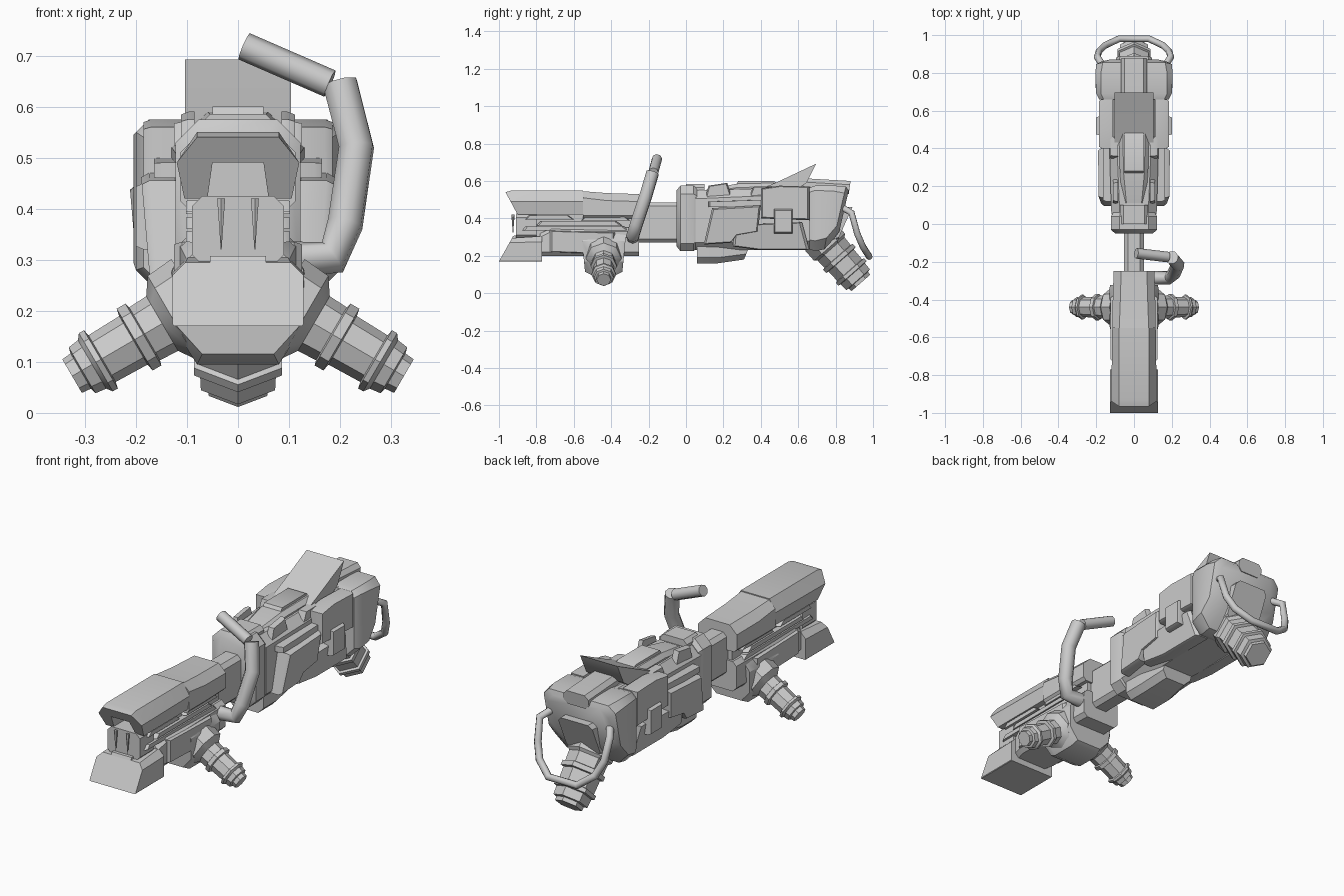
import bpy, bmesh, math
from mathutils import Vector


def finish(name, bm, angle=35):
    bmesh.ops.recalc_face_normals(bm, faces=bm.faces)
    me = bpy.data.meshes.new(name)
    bm.to_mesh(me)
    bm.free()
    ob = bpy.data.objects.new(name, me)
    bpy.context.collection.objects.link(ob)
    bpy.ops.object.select_all(action='DESELECT')
    ob.select_set(True)
    bpy.context.view_layer.objects.active = ob
    bpy.ops.object.shade_smooth_by_angle(angle=math.radians(angle))
    return ob


def skin(bm, rings):
    # bridge equal-sized point rings and cap both ends
    vs = [[bm.verts.new(p) for p in r] for r in rings]
    n = len(vs[0])
    for a, b in zip(vs, vs[1:]):
        for i in range(n):
            bm.faces.new((a[i], a[(i + 1) % n], b[(i + 1) % n], b[i]))
    bm.faces.new(vs[0])
    bm.faces.new(vs[-1])


def loft(name, sections):
    # section = (y at bottom, y at top, half outline of (x, z)), mirrored over x
    bm, rings = bmesh.new(), []
    for yb, yt, half in sections:
        zs = [p[1] for p in half]
        lo, hi = min(zs), max(zs)
        full = half + [(-x, z) for x, z in reversed(half) if x > 0]
        rings.append([(x, yb + (yt - yb) * (z - lo) / (hi - lo), z) for x, z in full])
    skin(bm, rings)
    return finish(name, bm)


def cham(w, z0, z1, cb=.02, ct=.02):
    # half outline of a chamfered box, top to bottom
    return [(w - ct, z1), (w, z1 - ct), (w, z0 + cb), (w - cb, z0)]


def panel(name, outline, x0, x1, inset=.88, tilt=0):
    # side plate from a (y, z) outline, on both sides; tilt leans the bottom inward
    cy = sum(p[0] for p in outline) / len(outline)
    cz = sum(p[1] for p in outline) / len(outline)
    bm = bmesh.new()
    for s in (1, -1):
        rings = []
        for x, k in ((x0, 1), (x1 - .015, 1), (x1, inset)):
            rings.append([(s * (x + tilt * (z - cz)), cy + (y - cy) * k, cz + (z - cz) * k)
                          for y, z in outline])
        skin(bm, rings)
    return finish(name, bm)


def slab(name, outline, w, w2=None):
    # centred (y, z) outline extruded across x
    bm = bmesh.new()
    skin(bm, [[(x, y, z) for y, z in outline] for x in (-w, w)])
    return finish(name, bm)


def stack(name, start, end, profile, sides=6):
    # turned rings along an axis, profile = (distance fraction, radius)
    a, b = Vector(start), Vector(end)
    d = (b - a).normalized()
    u = (Vector((0, 0, 1)) - d * d.z).normalized() if abs(d.z) < .99 else Vector((0, 1, 0))
    v = d.cross(u)
    bm = bmesh.new()
    skin(bm, [[a.lerp(b, t) + r * (math.cos(q) * u + math.sin(q) * v)
               for q in (2 * math.pi * i / sides for i in range(sides))] for t, r in profile])
    return finish(name, bm)


def pipe(name, pts, r):
    cu = bpy.data.curves.new(name, 'CURVE')
    cu.dimensions = '3D'
    cu.bevel_depth, cu.bevel_resolution, cu.use_fill_caps = r, 2, True
    sp = cu.splines.new('POLY')
    sp.points.add(len(pts) - 1)
    for p, c in zip(sp.points, pts):
        p.co = (*c, 1)
    ob = bpy.data.objects.new(name, cu)
    bpy.context.collection.objects.link(ob)
    bpy.ops.object.select_all(action='DESELECT')
    ob.select_set(True)
    bpy.context.view_layer.objects.active = ob
    bpy.ops.object.convert(target='MESH')
    bpy.ops.object.shade_smooth_by_angle(angle=math.radians(50))


# Front upper shroud: inverted channel with overhanging nose, plus rear half
def channel(top, w=.12):
    return [(0, top), (.08, top), (w, .49), (.105, .42), (.06, .42), (.05, .49), (0, .49)]


loft("barrel_shroud_front", [(-.90, -.965, channel(.54)), (-.87, -.93, channel(.55)),
                             (-.55, -.55, channel(.55, .115))])
loft("barrel_shroud_rear", [(-.55, -.55, cham(.113, .40, .545, .015, .035)),
                            (-.42, -.42, cham(.113, .40, .535, .015, .04)),
                            (-.25, -.25, cham(.108, .40, .53, .015, .04))])
loft("barrel_core", [(-.82, -.82, cham(.075, .27, .50)), (-.26, -.26, cham(.075, .27, .50))])
loft("muzzle_frame", [(-.91, -.91, cham(.09, .29, .425)), (-.80, -.80, cham(.09, .29, .425))])

# Vent rails along the barrel
for i, (z, y0, y1) in enumerate(((.405, -.86, -.60), (.372, -.80, -.34), (.345, -.88, -.30), (.40, -.56, -.30))):
    panel(f"vent_rail_{i}", [(y0, z - .011), (y1, z - .011), (y1 - .03, z + .011), (y0 + .02, z + .011)],
          .06, .102, .95)

# Muzzle teeth
for s in (1, -1):
    stack("muzzle_tooth", (s * .033, -.925, .42), (s * .033, -.925, .32), [(0, .009), (1, .001)])

# Lower jaw
loft("lower_jaw", [(-1, -.93, cham(.128, .17, .295, .003, .025)),
                   (-.77, -.77, cham(.128, .17, .305, .003, .03))])
slab("jaw_insert", [(-.95, .25), (-.925, .307), (-.79, .312), (-.79, .25)], .055)

# Lower fore body and leg mount
loft("fore_body", [(-.78, -.78, cham(.10, .20, .32)), (-.72, -.72, cham(.115, .20, .35)),
                   (-.25, -.25, cham(.105, .20, .35))])
loft("fore_body_tail", [(-.34, -.30, cham(.095, .20, .34, .03)), (-.25, -.25, cham(.095, .20, .34, .03))])
panel("fore_side_plate", [(-.73, .22), (-.73, .335), (-.38, .325), (-.38, .24), (-.42, .21)], .09, .125, .93)
loft("leg_mount", [(-.54, -.56, [(.10, .32), (.128, .28), (.12, .17), (.07, .115)]),
                   (-.50, -.50, [(.10, .33), (.13, .28), (.128, .17), (.08, .095)]),
                   (-.38, -.38, [(.10, .33), (.13, .28), (.128, .17), (.08, .095)]),
                   (-.34, -.32, [(.10, .32), (.128, .28), (.12, .17), (.07, .115)])])

# Stubby legs with collars
for s, side in ((1, "right"), (-1, "left")):
    stack("leg_" + side, (s * .08, -.44, .215), (s * .325, -.44, .072),
          [(0, .10), (.2, .095), (.28, .062), (.42, .06), (.43, .07), (.50, .07), (.51, .055), (.76, .053),
           (.77, .066), (.81, .066), (.84, .055), (.92, .052), (.93, .04), (1, .038)], 8)

# Connecting rod and collar
loft("connecting_rod", [(-.30, -.30, cham(.052, .27, .485)), (.0, .0, cham(.052, .27, .485))])
loft("collar", [(-.05, -.05, cham(.10, .25, .55, .04, .04)), (-.03, -.03, cham(.122, .225, .575, .04, .045)),
                (.04, .04, cham(.122, .225, .575, .04, .045)), (.06, .06, cham(.11, .24, .56, .04, .04))])
loft("collar_cap", [(.0, .0, cham(.075, .5, .585)), (.10, .10, cham(.075, .5, .585))])

# Side handle: bent arm and grip
pipe("handle_arm", [(.09, -.285, .30), (.185, -.285, .305), (.21, -.265, .37), (.232, -.215, .52),
                    (.20, -.178, .645)], .036)
pipe("handle_grip", [(.18, -.175, .645), (.012, -.155, .718)], .028)

# Rear body core, top deck and magazine
loft("rear_core", [(.05, .05, cham(.12, .23, .55, .04, .045)), (.40, .40, cham(.13, .23, .56, .04, .04)),
                   (.70, .70, cham(.13, .24, .57, .04, .04))])
loft("top_deck", [(.11, .11, cham(.06, .50, .555)), (.27, .27, cham(.075, .50, .585)),
                  (.50, .50, cham(.08, .50, .59)), (.66, .66, cham(.08, .50, .58))])
slab("deck_sight_rail", [(.26, .57), (.28, .60), (.47, .60), (.52, .57)], .05)
loft("magazine", [(.06, .06, cham(.10, .16, .30, .03)), (.17, .17, cham(.10, .16, .30, .03)),
                  (.31, .36, cham(.085, .18, .30, .03))])

# Rear side armour
panel("side_plate_front", [(.095, .26), (.14, .455), (.40, .47), (.385, .33), (.27, .31), (.24, .27)],
      .10, .18, .93, .08)
panel("side_plate_rib", [(.17, .28), (.21, .40), (.24, .40), (.21, .28)], .12, .165)
panel("side_plate_lower", [(.25, .25), (.26, .36), (.38, .37), (.62, .38), (.66, .23), (.40, .23)],
      .10, .165, .93, .15)
panel("side_plate_upper", [(.40, .40), (.40, .56), (.50, .575), (.66, .57), (.66, .39)], .11, .185, .93)
panel("side_block", [(.47, .32), (.47, .45), (.57, .45), (.57, .32)], .15, .20, .9)
panel("side_strut", [(.12, .46), (.12, .49), (.42, .50), (.42, .46)], .09, .165, .95)
panel("deck_clip", [(.10, .50), (.12, .575), (.22, .59), (.25, .50)], .085, .112)
panel("deck_clip_rear", [(.34, .52), (.36, .57), (.46, .57), (.46, .52)], .085, .125)

# Raised flap on top
slab("top_flap", [(.42, .565), (.50, .60), (.695, .692), (.645, .59), (.60, .56)], .104)

# Rear head, spine and grip root
loft("rear_head", [(.66, .66, cham(.185, .235, .565, .05, .025)), (.69, .69, cham(.20, .225, .575, .055, .025)),
                   (.74, .80, cham(.205, .235, .575, .06, .03)), (.79, .855, cham(.20, .29, .57, .07, .035)),
                   (.82, .87, cham(.17, .33, .55, .06, .04))])
loft("head_spine", [(.54, .56, cham(.065, .53, .61)), (.62, .62, cham(.07, .53, .615)),
                    (.87, .88, cham(.07, .53, .60))])
loft("grip_root", [(.70, .78, cham(.10, .22, .46, .04)), (.80, .89, cham(.095, .26, .46, .04))])

# Rear hexagonal grip with collars
stack("rear_grip", (0, .72, .30), (0, .935, .055),
      [(0, .11), (.22, .11), (.26, .095), (.42, .093), (.43, .105), (.50, .105), (.51, .09), (.72, .088),
       (.73, .1), (.79, .1), (.80, .086), (.93, .084), (.94, .068), (1, .066)])

# Rear guard loop
half = [(.165, .84, .455), (.195, .885, .43), (.185, .915, .32), (.155, .945, .25), (.08, .98, .195)]
pipe("rear_guard", half + [(-x, y, z) for x, y, z in reversed(half)], .018)
